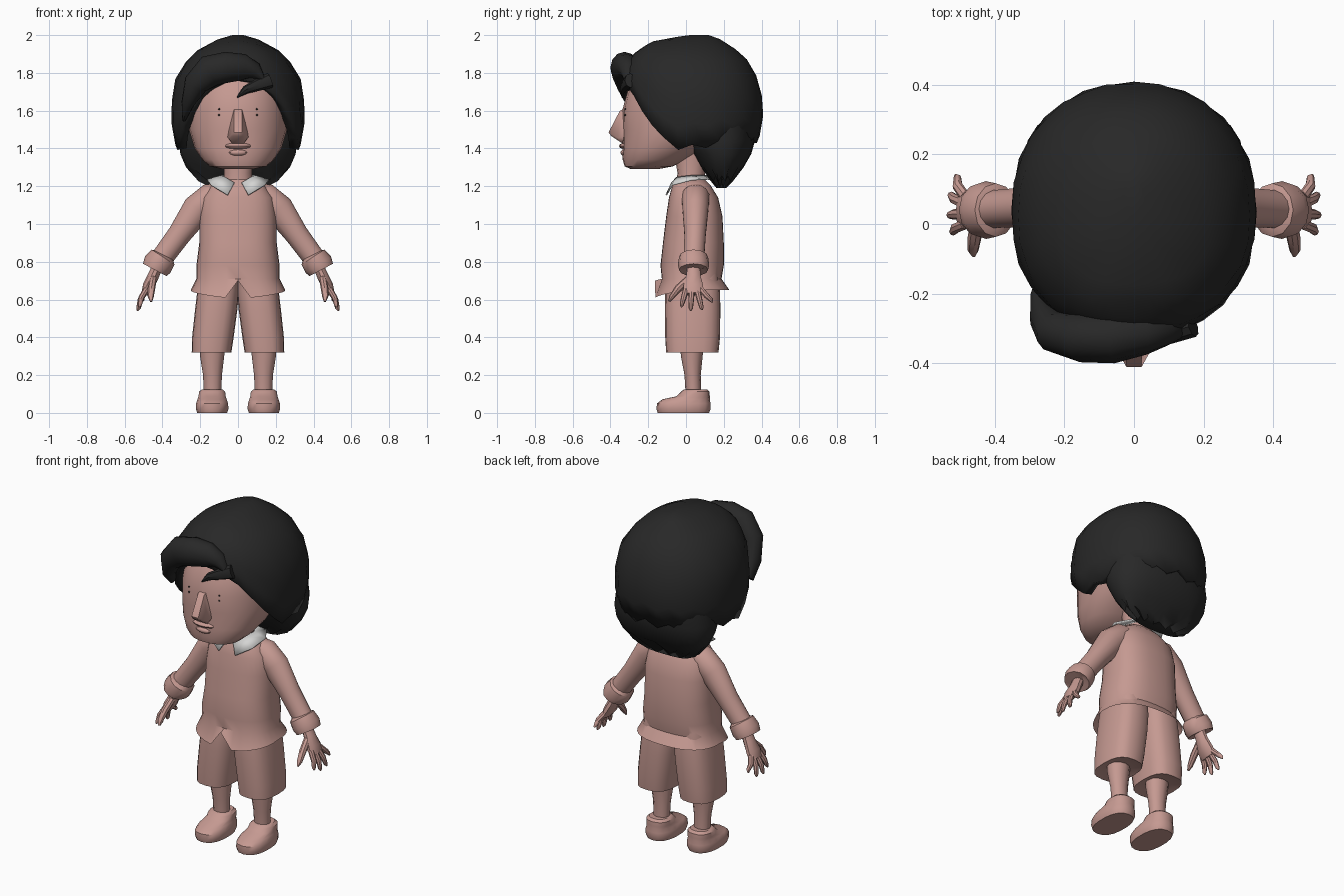
import bpy, bmesh, math
from mathutils import Vector


def material(name, rgb):
    m = bpy.data.materials.new(name)
    m.diffuse_color = (*rgb, 1)
    return m


PINK = material("dusty pink", (0.56, 0.32, 0.285))
BLACK = material("soft black", (0.021, 0.021, 0.021))
WHITE = material("light grey", (0.66, 0.66, 0.65))


def finish(name, bm, mat, angle=40):
    bmesh.ops.recalc_face_normals(bm, faces=bm.faces[:])
    me = bpy.data.meshes.new(name)
    bm.to_mesh(me)
    bm.free()
    me.materials.append(mat)
    me.shade_smooth()
    me.set_sharp_from_angle(angle=math.radians(angle))
    ob = bpy.data.objects.new(name, me)
    bpy.context.collection.objects.link(ob)
    return ob


def skin_rings(bm, rings, caps=(True, True), closed=True):
    vs = [[bm.verts.new(p) for p in r] for r in rings]
    n = len(vs[0])
    for a, b in zip(vs, vs[1:]):
        for i in range(n if closed else n - 1):
            j = (i + 1) % n
            bm.faces.new((a[i], a[j], b[j], b[i]))
    if caps[0]:
        bm.faces.new(vs[0])
    if caps[1]:
        bm.faces.new(vs[-1])


def oval(a, cx, hx, y0, y1, p):
    """Point on a superellipse; a = 0 faces the front."""
    s, c = math.sin(a), math.cos(a)
    x = cx + hx * math.copysign(abs(s) ** (2 / p), s)
    y = (y0 + y1) / 2 - (y1 - y0) / 2 * math.copysign(abs(c) ** (2 / p), c)
    return x, y


def loft(name, rings, mat, n=24, p=2.2, caps=(True, True), edit=None, side=1):
    """Stack of horizontal ovals: (z, centre x, half width, front y, back y)."""
    bm = bmesh.new()
    pts = []
    for k, (z, cx, hx, y0, y1) in enumerate(rings):
        row = []
        for i in range(n):
            a = 2 * math.pi * i / n
            x, y = oval(a, cx * side, hx, y0, y1, p)
            row.append((x, y, edit(k, i, z) if edit else z))
        pts.append(row)
    skin_rings(bm, pts, caps)
    return finish(name, bm, mat)


def tube(name, path, mat, n=10, side=1):
    """Tube along points (x, y, z, radius across, radius along y)."""
    P = [Vector((q[0] * side, q[1], q[2])) for q in path]
    rings = []
    for k, q in enumerate(path):
        t = (P[min(k + 1, len(P) - 1)] - P[max(k - 1, 0)]).normalized()
        u = Vector((0, 1, 0)).cross(t).normalized()
        v = t.cross(u)
        rings.append([P[k] + u * q[3] * math.cos(2 * math.pi * i / n)
                      + v * q[4] * math.sin(2 * math.pi * i / n) for i in range(n)])
    bm = bmesh.new()
    skin_rings(bm, rings)
    return finish(name, bm, mat)


def ball(name, loc, size, mat, seg=12):
    bm = bmesh.new()
    bmesh.ops.create_uvsphere(bm, u_segments=seg, v_segments=seg // 2 + 2, radius=1)
    for v in bm.verts:
        v.co = Vector(loc) + Vector(v.co[i] * size[i] for i in range(3))
    return finish(name, bm, mat)


def lerp(table, t):
    for (a, *va), (b, *vb) in zip(table, table[1:]):
        if t <= b:
            f = max(0, (t - a) / (b - a))
            return [x + (y - x) * f for x, y in zip(va, vb)]
    return list(table[-1][1:])


# Head and neck
loft("head", [(1.29, 0, .08, -.29, -.15), (1.305, 0, .15, -.325, -.07),
              (1.34, 0, .19, -.335, .0), (1.40, 0, .23, -.335, .1),
              (1.5, 0, .26, -.335, .24), (1.6, 0, .265, -.338, .3),
              (1.7, 0, .26, -.31, .3), (1.8, 0, .22, -.26, .27),
              (1.9, 0, .12, -.15, .18)], PINK)
loft("neck", [(1.15, 0, .085, -.06, .1), (1.27, 0, .075, -.045, .1),
              (1.42, 0, .09, -.07, .12)], PINK, n=14)

# Nose, lips and eyes
bm = bmesh.new()
for p in [(.022, -.325, 1.61), (.02, -.35, 1.6), (.022, -.41, 1.485), (.025, -.395, 1.465),
          (.055, -.33, 1.46), (.05, -.36, 1.455), (.03, -.335, 1.425), (.05, -.32, 1.5)]:
    for s in (1, -1):
        bm.verts.new((p[0] * s, p[1], p[2]))
bmesh.ops.convex_hull(bm, input=bm.verts[:])
finish("nose", bm, PINK, 50)
ball("upper_lip", (0, -.315, 1.413), (.075, .04, .018), PINK)
ball("lower_lip", (0, -.315, 1.378), (.055, .032, .02), PINK)
for s in (1, -1):
    for z in (1.608, 1.577):
        ball("eye_mark", (s * .1, -.322, z), (.005, .004, .005), BLACK, 8)

# Hair cap: columns running from the crown to a slanting, ragged edge
size = [(1.38, .325, -.3, .365), (1.44, .335, -.32, .385), (1.56, .357, -.335, .408),
        (1.64, .352, -.335, .412), (1.78, .33, -.33, .375), (1.86, .275, -.31, .335),
        (1.92, .215, -.26, .27), (1.975, .115, -.16, .19), (2.0, .03, .02, .12)]
edge = [(0, 1.765), (14, 1.75), (32, 1.69), (63, 1.47), (84, 1.39), (100, 1.42), (180, 1.45)]
steps = [0, .04, .14, .24, .4, .6, .8, 1]
N = 32
rows = []
for f in steps:
    row = []
    for i in range(N):
        deg = 360 * i / N
        d = min(deg, 360 - deg)
        zb = lerp(edge, d)[0] + (.018 * (-1) ** i if d > 70 else 0)
        z = 2.0 - (2.0 - zb) * f
        hx, y0, y1 = lerp(size, z)
        row.append((*oval(math.radians(deg), 0, hx, y0, y1, 2.15), z))
    rows.append(row)
bm = bmesh.new()
skin_rings(bm, rows, (True, False))
cap = finish("hair_cap", bm, BLACK)
mod = cap.modifiers.new("thickness", 'SOLIDIFY')
mod.thickness = .05

# Hair at the nape, tapering to ragged tips
loft("nape_hair", [(1.56, 0, .30, .0, .36), (1.44, 0, .315, .0, .365), (1.37, 0, .305, .04, .345),
                   (1.30, 0, .275, .08, .305), (1.24, 0, .215, .13, .25),
                   (1.205, 0, .14, .16, .215)], BLACK, p=2.3,
     edit=lambda k, i, z: z + (.014 * (-1) ** i if k >= 4 else 0))

# Swept fringe and loose lock
tube("fringe", [(-.285, -.2, 1.56, .012, .03), (-.265, -.265, 1.64, .035, .05),
                (-.225, -.31, 1.74, .065, .06), (-.15, -.325, 1.81, .085, .072),
                (-.06, -.325, 1.83, .082, .075), (.03, -.315, 1.83, .07, .06),
                (.09, -.305, 1.81, .045, .045), (.13, -.3, 1.77, .015, .03)], BLACK, 12)
tube("fringe_lock", [(.17, -.295, 1.76, .04, .03), (.1, -.315, 1.735, .032, .03),
                     (.04, -.33, 1.71, .022, .02), (-.005, -.335, 1.67, .003, .005)], BLACK, 8)


# Shirt with a flared hem that is split at the front
def hem(k, i, z):
    d = min(i, 32 - i)
    if k == 7:
        return .70 if d == 0 else lerp([(1, .61), (8, .65), (16, .65)], d)[0]
    return z


loft("shirt", [(1.235, 0, .10, -.05, .1), (1.205, 0, .14, -.072, .13), (1.14, 0, .19, -.09, .17),
               (1.04, 0, .205, -.105, .193), (.9, 0, .205, -.122, .2), (.78, 0, .22, -.135, .2),
               (.71, 0, .22, -.128, .188), (.64, 0, .25, -.165, .23)], PINK, n=32, p=2.5,
     caps=(True, False), edit=hem)

# Collar
inner = [(.02, -.078, 1.22), (.07, -.05, 1.25), (.09, .02, 1.258), (.06, .09, 1.26), (0, .11, 1.26)]
outer = [(.055, -.108, 1.155), (.145, -.075, 1.21), (.165, .03, 1.238), (.11, .115, 1.242), (0, .14, 1.24)]
for s in (1, -1):
    bm = bmesh.new()
    skin_rings(bm, [[(x * s, y, z) for x, y, z in r] for r in (inner, outer)], (False, False), False)
    c = finish("collar", bm, WHITE)
    c.modifiers.new("thickness", 'SOLIDIFY').thickness = .008

for s in (1, -1):
    # Sleeve and turned cuff
    tube("sleeve", [(.08, .05, 1.17, .05, .06), (.14, .05, 1.145, .075, .075),
                    (.215, .05, 1.08, .08, .07), (.31, .048, .945, .062, .058),
                    (.41, .042, .81, .058, .055)], PINK, 14, s)
    tube("cuff", [(.392, .04, .835, .055, .055), (.397, .04, .825, .072, .077),
                  (.425, .04, .785, .08, .083), (.441, .04, .757, .07, .077),
                  (.434, .04, .768, .04, .04)], PINK, 12, s)
    # Hand with thumb and four fingers
    tube("palm", [(.42, .04, .79, .028, .033), (.45, .04, .72, .03, .04), (.475, .038, .67, .03, .055),
                  (.495, .042, .63, .018, .055)], PINK, 10, s)
    tube("thumb", [(.45, .015, .71, .02, .02), (.458, -.04, .66, .02, .02),
                   (.462, -.075, .615, .016, .014), (.46, -.09, .59, .006, .006)], PINK, 8, s)
    for y0, x1, y1, z1 in [(.0, .525, -.025, .56), (.03, .533, .025, .54),
                           (.058, .53, .085, .545), (.078, .512, .14, .585)]:
        tube("finger", [(.485, y0, .655, .016, .016), ((.485 + x1) / 2 + .008, (y0 + y1) / 2, (.655 + z1) / 2, .015, .015),
                        (x1 - .005, y0 + (y1 - y0) * .9, z1 + .012, .011, .011),
                        (x1, y1, z1, .004, .004)], PINK, 8, s)
    # Shorts leg, shin and shoe
    loft("shorts_leg", [(.75, .1, .1, -.1, .17), (.65, .105, .11, -.11, .18), (.55, .115, .112, -.112, .182),
                        (.4, .133, .11, -.11, .18), (.32, .14, .105, -.105, .172),
                        (.335, .138, .06, -.05, .11)], PINK, n=20, p=2.7, side=s)
    loft("shin", [(.42, .137, .07, -.035, .1), (.3, .137, .064, -.027, .088), (.2, .135, .05, -.008, .078),
                  (.1, .135, .046, -.002, .08)], PINK, n=12, p=2, side=s)
    loft("shoe", [(0, .137, .08, -.15, .122), (.02, .137, .087, -.156, .13), (.05, .137, .086, -.154, .13),
                  (.072, .137, .078, -.125, .126), (.088, .137, .073, -.05, .126),
                  (.112, .137, .07, -.027, .124), (.125, .137, .055, -.01, .11)], PINK, n=18, p=2.4, side=s)
